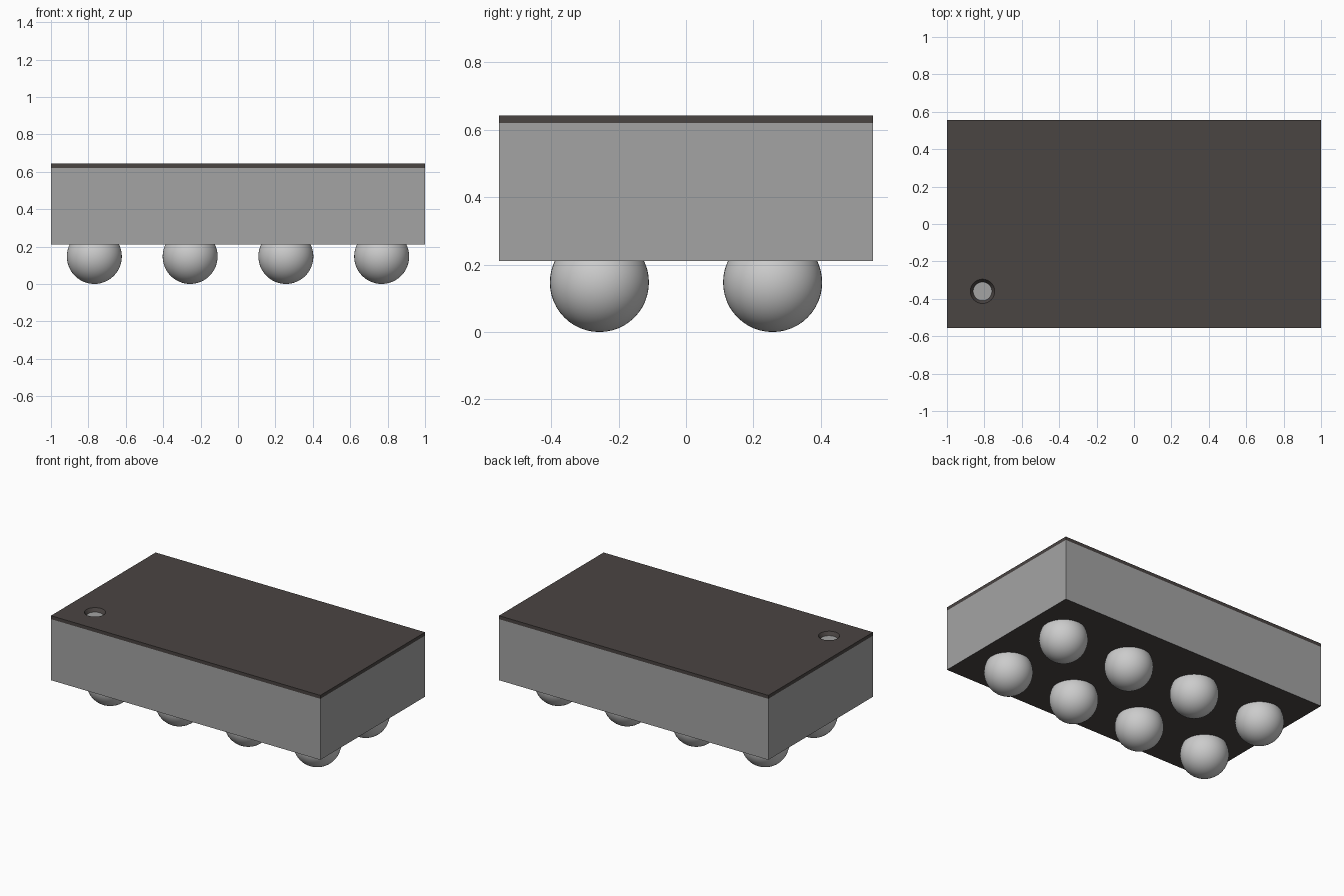
import bpy

cube = bpy.data.objects.get("Cube")
if cube:
    bpy.data.objects.remove(cube, do_unlink=True)


def material(name, rgb):
    m = bpy.data.materials.new(name)
    m.use_nodes = True
    m.diffuse_color = (*rgb, 1)
    m.node_tree.nodes["Principled BSDF"].inputs["Base Color"].default_value = (*rgb, 1)
    return m


GREY = material("body grey", (0.37, 0.37, 0.37))
DARK = material("dark coating", (0.068, 0.058, 0.055))
SOLDER = material("solder silver", (0.60, 0.60, 0.60))

HALF_Y = 0.555
BASE_Z, LID_Z, TOP_Z = 0.21, 0.62, 0.643


def slab(name, z0, z1, mat):
    bpy.ops.mesh.primitive_cube_add(size=1, location=(0, 0, (z0 + z1) / 2))
    ob = bpy.context.object
    ob.name = name
    ob.scale = (2, 2 * HALF_Y, z1 - z0)
    bpy.ops.object.transform_apply(location=False, rotation=False, scale=True)
    ob.data.materials.append(mat)
    return ob


# Package body with a dark underside
body = slab("package_body", BASE_Z, LID_Z, GREY)
body.data.materials.append(DARK)
for face in body.data.polygons:
    if face.normal.z < -0.5:
        face.material_index = 1

# Thin dark lid
lid = slab("top_coating", LID_Z, TOP_Z, DARK)

# Tapered corner marker hole, open down to the grey body
depth = TOP_Z - LID_Z
bpy.ops.mesh.primitive_cone_add(vertices=48, radius1=0.05 - 0.015, radius2=0.065 + 0.015,
                                depth=3 * depth,
                                location=(-0.81, -0.36, (LID_Z + TOP_Z) / 2))
cutter = bpy.context.object
cutter.name = "marker_hole_cutter"
cutter.hide_render = True
cutter.data.materials.append(DARK)
cut = lid.modifiers.new("marker hole", "BOOLEAN")
cut.operation = "DIFFERENCE"
cut.solver = "EXACT"
cut.object = cutter
bpy.context.view_layer.objects.active = lid
bpy.ops.object.modifier_apply(modifier=cut.name)
bpy.data.objects.remove(cutter, do_unlink=True)

# Two rows of four solder balls
RADIUS = 0.147
for row, y in (("front", -0.257), ("back", 0.257)):
    for i in range(4):
        x = (i - 1.5) * 0.512
        bpy.ops.mesh.primitive_uv_sphere_add(segments=48, ring_count=24, radius=RADIUS,
                                             location=(x, y, RADIUS))
        ball = bpy.context.object
        ball.name = f"solder_ball_{row}_{i + 1}"
        ball.data.materials.append(SOLDER)
        bpy.ops.object.shade_smooth()
